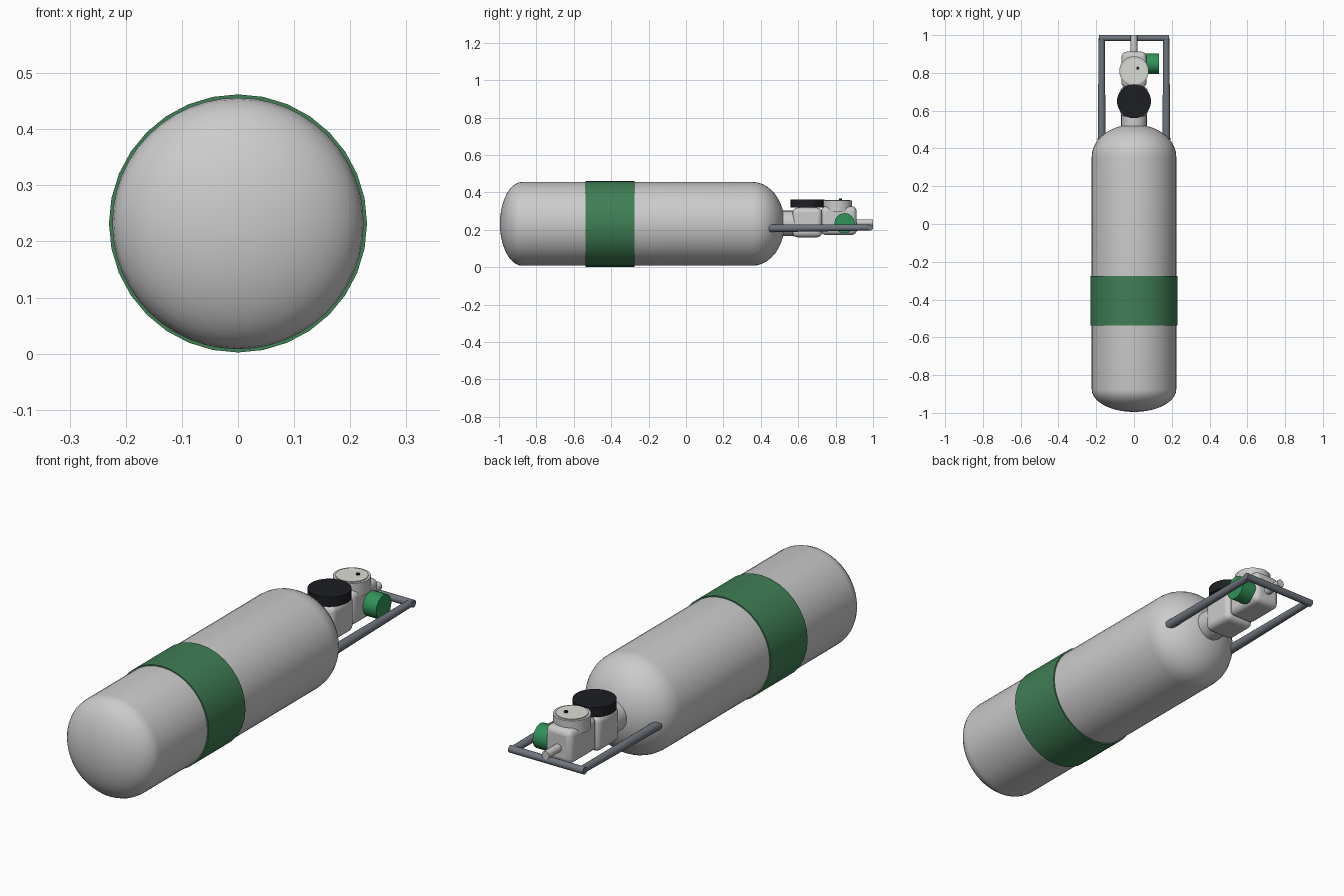
import bpy, math
from mathutils import Vector

if "Cube" in bpy.data.objects:
    bpy.data.objects.remove(bpy.data.objects["Cube"])

ZC = 0.232  # height of the tank axis


def paint(ob, rgb):
    if rgb:
        m = bpy.data.materials.new(ob.name + "_colour")
        m.diffuse_color = (*rgb, 1)
        m.use_nodes = True
        m.node_tree.nodes["Principled BSDF"].inputs["Base Color"].default_value = m.diffuse_color
        ob.data.materials.append(m)


def smooth(ob, angle=35):
    bpy.ops.object.select_all(action='DESELECT')
    ob.select_set(True)
    bpy.context.view_layer.objects.active = ob
    bpy.ops.object.shade_smooth_by_angle(angle=math.radians(angle))


def lathe(name, profile, base, axis, rgb=None, n=32):
    """Revolve (radius, distance) points about an axis starting at base."""
    rot = Vector((0, 0, 1)).rotation_difference(Vector(axis))
    base = Vector(base)
    verts, rings, faces = [], [], []
    for r, h in profile:
        count = 1 if r < 1e-6 else n
        rings.append([len(verts) + i for i in range(count)])
        for i in range(count):
            a = 2 * math.pi * i / n
            verts.append(base + rot @ Vector((r * math.cos(a), r * math.sin(a), h)))
    for lo, hi in zip(rings, rings[1:]):
        for i in range(n):
            j = (i + 1) % n
            quad = [lo[i % len(lo)], lo[j % len(lo)], hi[j % len(hi)], hi[i % len(hi)]]
            faces.append(list(dict.fromkeys(quad)))
    if len(rings[0]) > 1:
        faces.append(rings[0][::-1])
    if len(rings[-1]) > 1:
        faces.append(rings[-1])
    me = bpy.data.meshes.new(name)
    me.from_pydata(verts, [], faces)
    ob = bpy.data.objects.new(name, me)
    bpy.context.collection.objects.link(ob)
    paint(ob, rgb)
    smooth(ob)
    return ob


def rod(name, a, b, r1, r2=None, rgb=None, n=24):
    d = Vector(b) - Vector(a)
    return lathe(name, [(r1, 0), (r2 or r1, d.length)], a, d.normalized(), rgb, n)


def block(name, lo, hi, bevel):
    lo, hi = Vector(lo), Vector(hi)
    bpy.ops.mesh.primitive_cube_add(size=1, location=(lo + hi) / 2)
    ob = bpy.context.object
    ob.name = name
    ob.scale = hi - lo
    bpy.ops.object.transform_apply(location=False, rotation=False, scale=True)
    mod = ob.modifiers.new("round", 'BEVEL')
    mod.width, mod.segments = bevel, 4
    smooth(ob)


GREEN, STEEL, BLACK = (0.05, 0.21, 0.09), (0.16, 0.18, 0.21), (0.012, 0.013, 0.016)

# Tank with a shallow base dome and a deeper shoulder dome
R, steps = 0.224, 10
arc = [i * math.pi / 2 / steps for i in range(steps + 1)]
profile = [(R * math.sin(a), -0.875 - 0.12 * math.cos(a)) for a in arc]
profile += [(R * math.cos(a), 0.355 + 0.172 * math.sin(a)) for a in arc]
lathe("tank", profile, (0, 0, ZC), (0, 1, 0), n=48)

# Colour band
lathe("band", [(0.222, 0), (0.23, 0), (0.23, 0.262), (0.222, 0.262)],
      (0, -0.537, ZC), (0, 1, 0), GREEN)

# Valve and regulator bodies
rod("neck", (0, 0.49, 0.234), (0, 0.6, 0.234), 0.068)
block("valve_body", (-0.073, 0.57, 0.16), (0.073, 0.727, 0.318), 0.026)
block("regulator_body", (-0.066, 0.722, 0.172), (0.066, 0.912, 0.325), 0.026)

# Hand knob
rod("knob", (0, 0.65, 0.318), (0, 0.65, 0.361), 0.09, rgb=BLACK, n=32)

# Gauge
rod("gauge_body", (0, 0.81, 0.295), (0, 0.81, 0.356), 0.078, n=32)
rod("gauge_face", (0, 0.81, 0.35), (0, 0.81, 0.36), 0.067, rgb=(0.72, 0.72, 0.66), n=32)
rod("gauge_pin", (0.02, 0.825, 0.355), (0.02, 0.825, 0.366), 0.008, rgb=BLACK, n=16)

# Side outlet and end spigot
rod("side_outlet", (0.055, 0.848, 0.235), (0.132, 0.848, 0.235), 0.054, rgb=(0.03, 0.29, 0.1))
rod("spigot", (0, 0.89, 0.238), (0, 1.0, 0.238), 0.018)

# Guard frame: two tapered rails joined by a crossbar
for side, s in (("left", -1), ("right", 1)):
    rod("guard_rail_" + side, (s * 0.171, 0.445, 0.208), (s * 0.171, 0.985, 0.212),
        0.021, 0.016, STEEL)
rod("guard_crossbar", (-0.186, 0.984, 0.212), (0.186, 0.984, 0.212), 0.016, rgb=STEEL)
